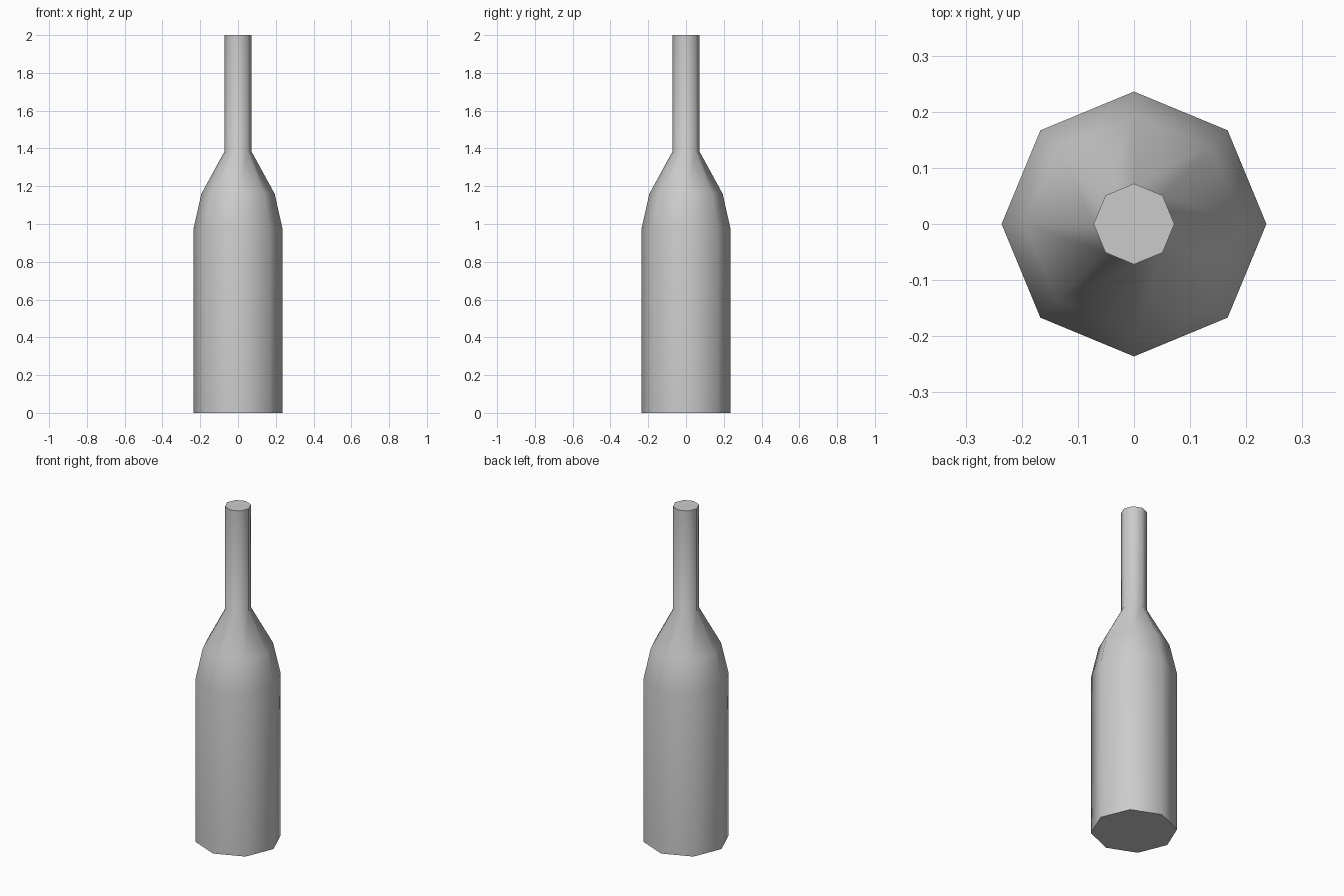
import bpy, bmesh
from math import cos, sin, pi, radians

if "Cube" in bpy.data.objects:
    bpy.data.objects.remove(bpy.data.objects["Cube"])

SIDES = 8
# (radius, height) profile from base to mouth
PROFILE = [(0.236, 0.0), (0.236, 0.973), (0.194, 1.16), (0.072, 1.383), (0.072, 2.0)]

# Bottle: octagonal rings joined by quads, with flat end caps
bm = bmesh.new()
rings = [[bm.verts.new((r * cos(2 * pi * i / SIDES), r * sin(2 * pi * i / SIDES), z))
          for i in range(SIDES)] for r, z in PROFILE]
for low, high in zip(rings, rings[1:]):
    for i in range(SIDES):
        j = (i + 1) % SIDES
        bm.faces.new((low[i], low[j], high[j], high[i]))
bm.faces.new(rings[0][::-1])
bm.faces.new(rings[-1])

mesh = bpy.data.meshes.new("bottle")
bm.to_mesh(mesh)
bm.free()
bottle = bpy.data.objects.new("bottle", mesh)
bpy.context.collection.objects.link(bottle)

# Smooth sides, sharp rims
bpy.context.view_layer.objects.active = bottle
bottle.select_set(True)
bpy.ops.object.shade_smooth_by_angle(angle=radians(60))
